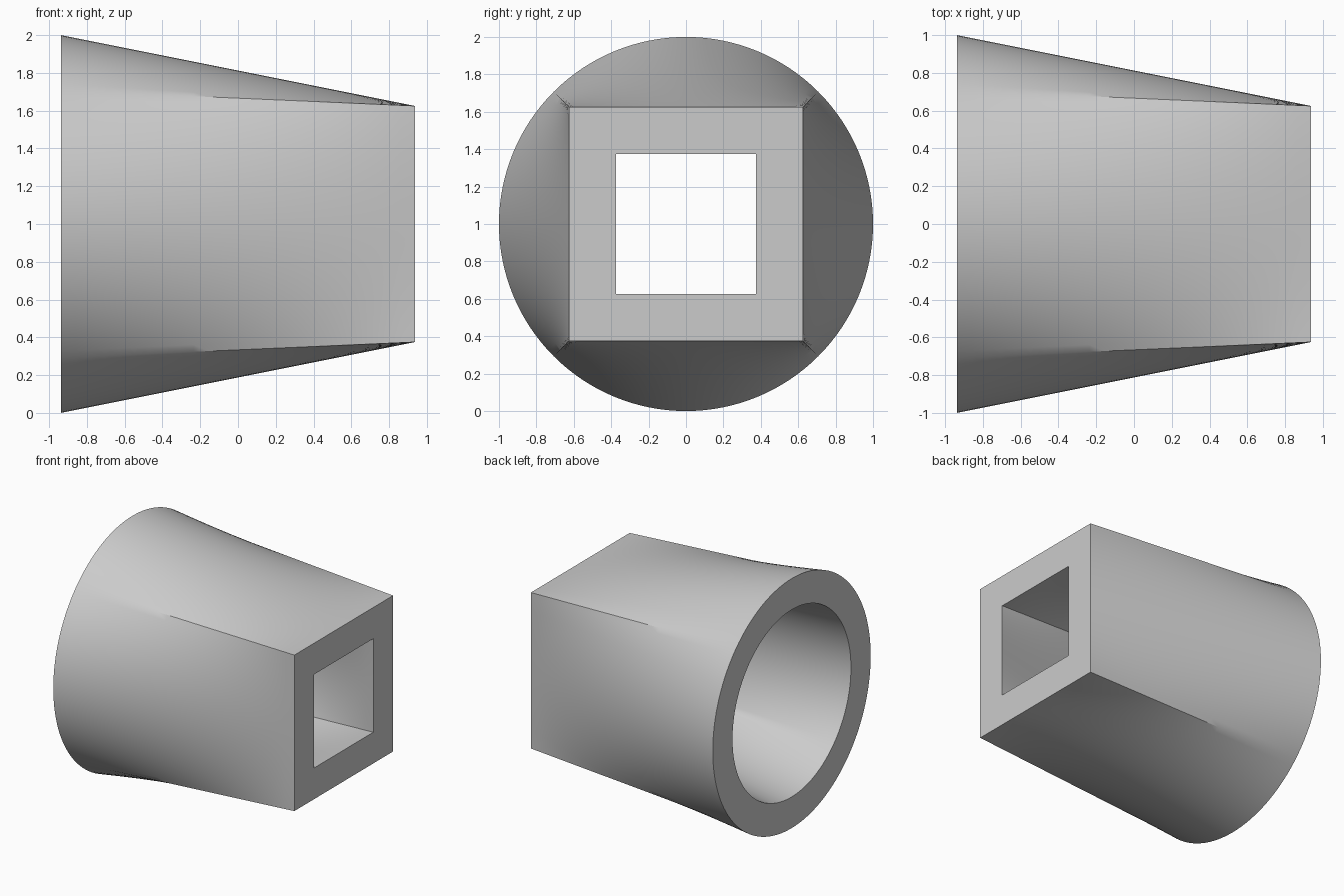
import bpy, bmesh
from math import pi, sin, cos, radians
from mathutils import Vector

cube = bpy.data.objects.get("Cube")
if cube:
    bpy.data.objects.remove(cube, do_unlink=True)

HALF_LENGTH = 0.9375
SIDE_STEPS = 32          # segments along each side of the square
ROWS = 24                # segments along the length
COUNT = 4 * SIDE_STEPS


def section(t, radius, half):
    """Ring blended from a circle (t = 0) to a square (t = 1)."""
    points = []
    for side in range(4):
        turn = side * pi / 2
        for step in range(SIDE_STEPS):
            u = 2 * step / SIDE_STEPS - 1
            a = u * pi / 4
            p = (1 - t) * radius * cos(a) + t * half
            q = (1 - t) * radius * sin(a) + t * half * u
            points.append(Vector((HALF_LENGTH * (2 * t - 1),
                                  p * cos(turn) - q * sin(turn),
                                  p * sin(turn) + q * cos(turn) + 1)))
    return points


def bridge(bm, ring_a, ring_b):
    for i in range(COUNT):
        j = (i + 1) % COUNT
        bm.faces.new((ring_a[i], ring_a[j], ring_b[j], ring_b[i]))


# Single grey material
grey = bpy.data.materials.new("plain grey")
grey.use_nodes = True
colour = (0.6, 0.6, 0.6, 1)
grey.diffuse_color = colour
grey.node_tree.nodes["Principled BSDF"].inputs["Base Color"].default_value = colour

# Outer and inner walls, joined by flat rims at both ends
bm = bmesh.new()
walls = []
for radius, half in ((1.0, 0.625), (0.75, 0.375)):
    walls.append([[bm.verts.new(p) for p in section(r / ROWS, radius, half)]
                  for r in range(ROWS + 1)])
outer, inner = walls
loop = outer + inner[::-1]
for k, ring in enumerate(loop):
    bridge(bm, ring, loop[(k + 1) % len(loop)])
bmesh.ops.recalc_face_normals(bm, faces=bm.faces)

mesh = bpy.data.meshes.new("round_to_square_adapter")
bm.to_mesh(mesh)
bm.free()
mesh.materials.append(grey)
adapter = bpy.data.objects.new("round_to_square_adapter", mesh)
bpy.context.collection.objects.link(adapter)

# Smooth walls, crisp rims and corners
bpy.ops.object.select_all(action="DESELECT")
adapter.select_set(True)
bpy.context.view_layer.objects.active = adapter
bpy.ops.object.shade_smooth_by_angle(angle=radians(30))
